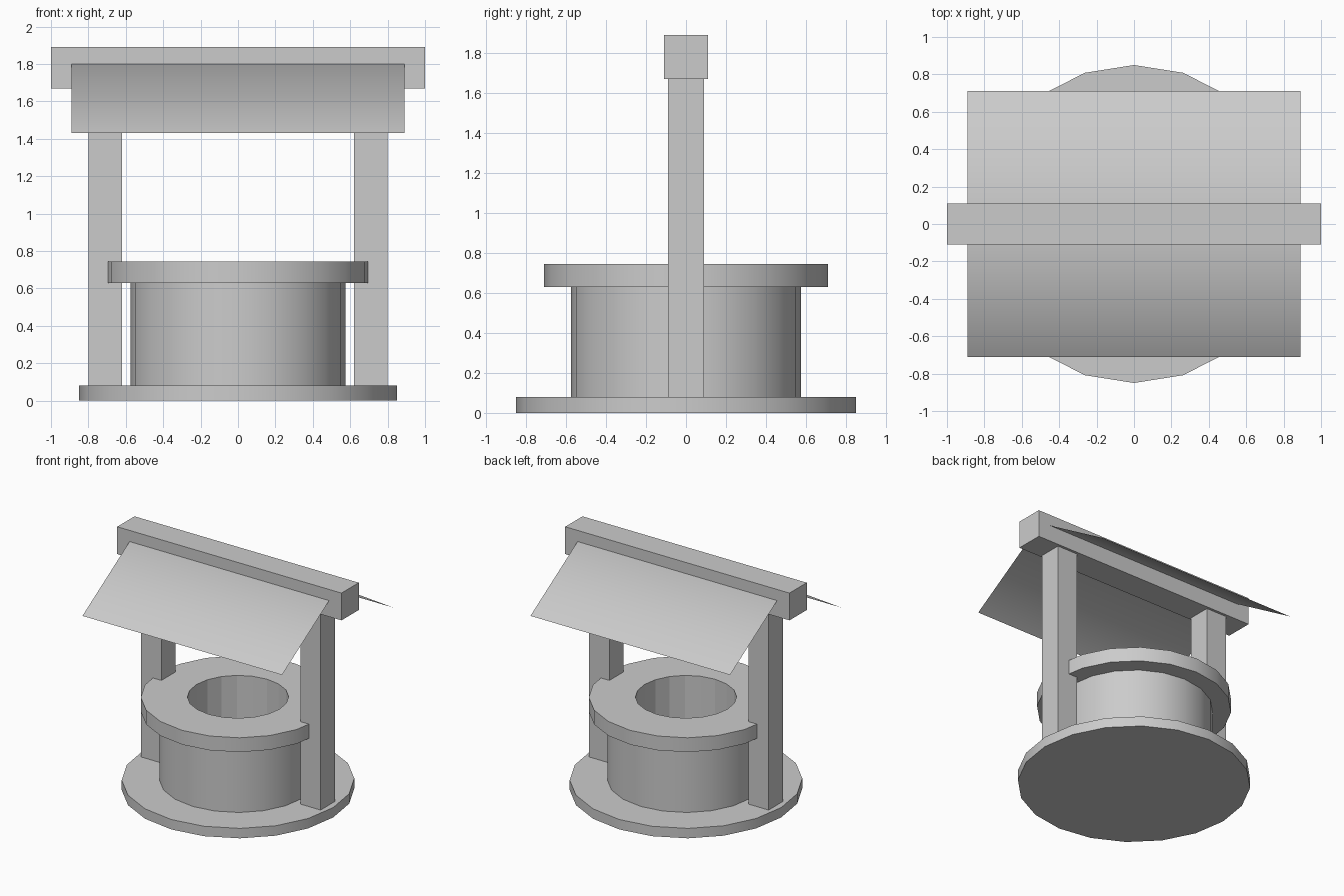
import bpy, bmesh
from math import cos, sin, pi, radians

if "Cube" in bpy.data.objects:
    bpy.data.objects.remove(bpy.data.objects["Cube"])

SIDES = 20


def make_object(name, verts, faces):
    mesh = bpy.data.meshes.new(name)
    mesh.from_pydata(verts, [], faces)
    bm = bmesh.new()
    bm.from_mesh(mesh)
    bmesh.ops.recalc_face_normals(bm, faces=bm.faces)
    bm.to_mesh(mesh)
    bm.free()
    obj = bpy.data.objects.new(name, mesh)
    bpy.context.collection.objects.link(obj)
    return obj


def smooth(obj, angle):
    bpy.ops.object.select_all(action='DESELECT')
    obj.select_set(True)
    bpy.context.view_layer.objects.active = obj
    bpy.ops.object.shade_smooth_by_angle(angle=radians(angle))


def box(name, lo, hi):
    verts = [(x, y, z) for x in (lo[0], hi[0]) for y in (lo[1], hi[1]) for z in (lo[2], hi[2])]
    faces = [(0, 1, 3, 2), (4, 6, 7, 5), (0, 4, 5, 1), (2, 3, 7, 6), (0, 2, 6, 4), (1, 5, 7, 3)]
    return make_object(name, verts, faces)


def ring(name, profile):
    """Revolve a closed (radius, z) profile around the z axis."""
    n = len(profile)
    verts = [(r * cos(2 * pi * i / SIDES), r * sin(2 * pi * i / SIDES), z)
             for i in range(SIDES) for r, z in profile]
    faces = []
    for i in range(SIDES):
        a, b = i * n, (i + 1) % SIDES * n
        for j in range(n):
            k = (j + 1) % n
            faces.append((a + j, b + j, b + k, a + k))
    return make_object(name, verts, faces)


# Solid base slab
bpy.ops.mesh.primitive_cylinder_add(vertices=SIDES, radius=0.85, depth=0.08, location=(0, 0, 0.04))
base = bpy.context.object
base.name = "base_slab"
smooth(base, 30)

# Hollow well wall with overhanging rim; the shaft keeps flat facets
wall = ring("well_wall", [(0.37, 0.08), (0.37, 0.745), (0.71, 0.745),
                          (0.71, 0.63), (0.575, 0.63), (0.575, 0.08)])
smooth(wall, 30)
for p in wall.data.polygons:
    if p.center.xy.length < 0.4:
        p.use_smooth = False

# Two posts
for side, x in (("left", -0.71), ("right", 0.71)):
    box(side + "_post", (x - 0.09, -0.09, 0.08), (x + 0.09, 0.09, 1.67))

# Ridge beam
box("ridge_beam", (-1.0, -0.11, 1.67), (1.0, 0.11, 1.89))

# Thin folded roof sheet, its ridge hidden in the beam
section = [(-0.71, 1.43), (0, 1.868), (0.71, 1.43)]
roof = make_object("roof_sheet", [(x, y, z) for y, z in section for x in (-0.89, 0.89)],
                   [(0, 1, 3, 2), (2, 3, 5, 4)])
if roof.data.polygons[0].normal.z < 0:
    roof.data.flip_normals()
smooth(roof, 80)
